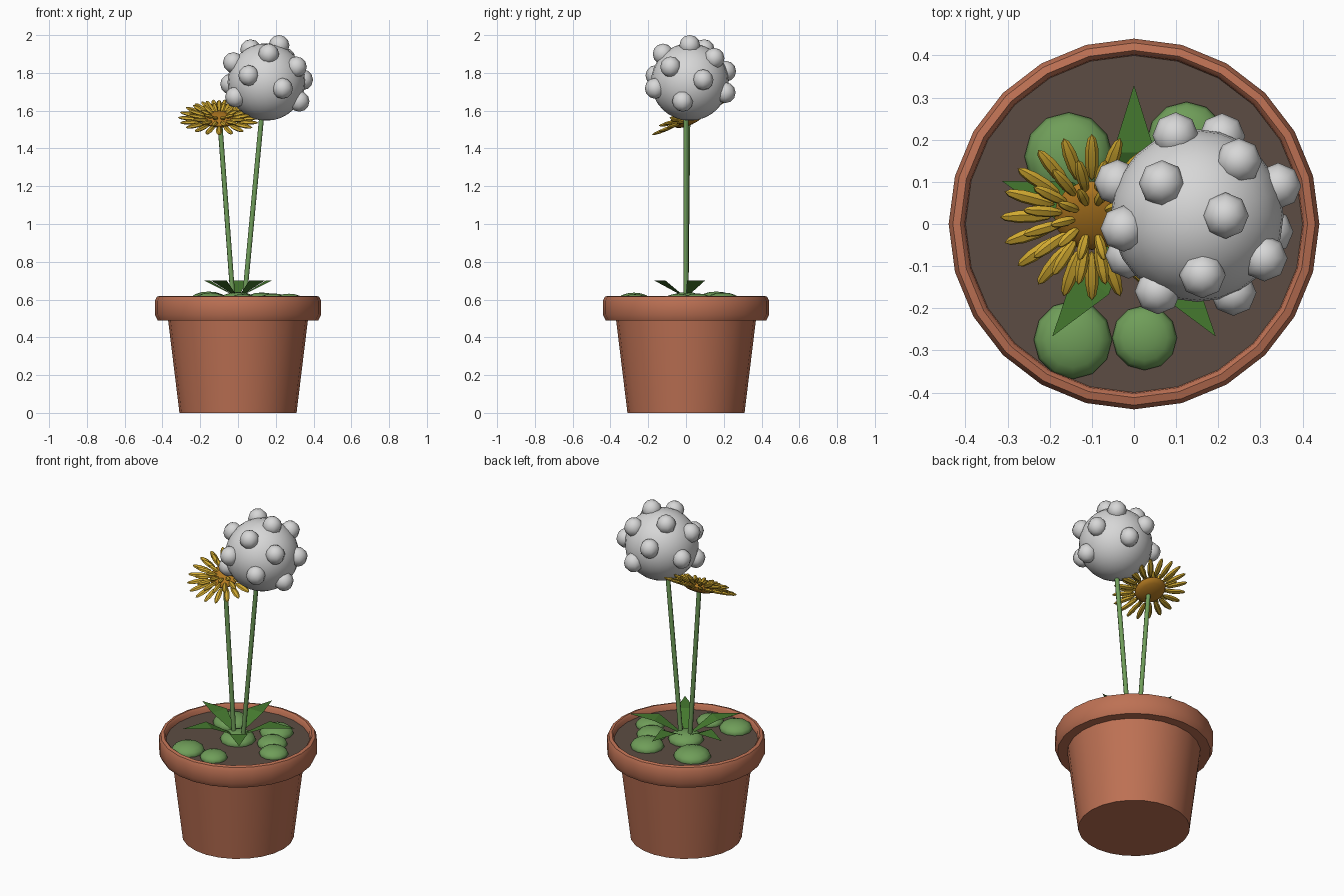
import bpy, bmesh, math
from mathutils import Matrix, Vector

if "Cube" in bpy.data.objects:
    bpy.data.objects.remove(bpy.data.objects["Cube"])


def material(name, rgb):
    m = bpy.data.materials.new(name)
    m.diffuse_color = (*rgb, 1)
    m.use_nodes = True
    m.node_tree.nodes["Principled BSDF"].inputs["Base Color"].default_value = m.diffuse_color
    return m


TERRACOTTA = material("terracotta", (0.51, 0.165, 0.088))
SOIL = material("soil brown", (0.107, 0.073, 0.056))
MOSS = material("moss green", (0.16, 0.34, 0.10))
LEAF = material("leaf green", (0.06, 0.19, 0.028))
YELLOW = material("petal yellow", (0.64, 0.40, 0.03))
ORANGE = material("flower heart orange", (0.44, 0.19, 0.015))
WHITE = material("seed white", (0.68, 0.68, 0.68))


def finish(name, bm, mat, angle=50):
    me = bpy.data.meshes.new(name)
    bm.to_mesh(me)
    bm.free()
    ob = bpy.data.objects.new(name, me)
    bpy.context.collection.objects.link(ob)
    me.materials.append(mat)
    bpy.ops.object.select_all(action='DESELECT')
    ob.select_set(True)
    bpy.context.view_layer.objects.active = ob
    if angle:
        bpy.ops.object.shade_smooth_by_angle(angle=math.radians(angle))
    return ob


def ball(bm, matrix, size, u, v):
    """UV sphere scaled by size, then placed by matrix."""
    bmesh.ops.create_uvsphere(bm, u_segments=u, v_segments=v, radius=1,
                              matrix=matrix @ Matrix.Diagonal((*size, 1)))


def lathe(name, profile, mat, n=24):
    bm = bmesh.new()
    rings = [[bm.verts.new((r * math.cos(2 * math.pi * i / n), r * math.sin(2 * math.pi * i / n), z))
              for i in range(n)] for r, z in profile]
    for a, b in zip(rings, rings[1:]):
        for i in range(n):
            j = (i + 1) % n
            bm.faces.new((a[i], a[j], b[j], b[i]))
    bm.faces.new(rings[0][::-1])
    return finish(name, bm, mat, 45)


# pot with thick rounded rim
lathe("pot", [(0.31, 0), (0.37, 0.49), (0.425, 0.49), (0.44, 0.52), (0.44, 0.595),
              (0.43, 0.615), (0.412, 0.62), (0.402, 0.61), (0.398, 0.56)], TERRACOTTA)

# soil surface
bm = bmesh.new()
bmesh.ops.create_circle(bm, cap_ends=True, segments=24, radius=0.4,
                        matrix=Matrix.Translation((0, 0, 0.585)))
finish("soil", bm, SOIL, 0)

# moss cushions
bm = bmesh.new()
for x, y, r in [(-0.145, -0.275, 0.093), (0.025, -0.27, 0.077), (-0.155, 0.16, 0.105),
                (0.125, 0.195, 0.095), (0.27, -0.04, 0.082), (0.19, 0.06, 0.085),
                (0.0, 0.0, 0.10)]:
    ball(bm, Matrix.Translation((x, y, 0.59)), (r, r, r * 0.5), 12, 8)
finish("moss", bm, MOSS, 60)

# rosette of five leaves, rising from the middle then flat to the tip
bm = bmesh.new()
for k in range(5):
    rot = Matrix.Rotation(math.radians(18 + 72 * k), 4, 'Z')
    base, left, right, tip = [bm.verts.new(rot @ Vector(p)) for p in
                              [(0, 0, 0.61), (0.17, 0.05, 0.70), (0.17, -0.05, 0.70), (0.33, 0, 0.70)]]
    bm.faces.new((base, right, left))
    bm.faces.new((left, right, tip))
finish("leaves", bm, LEAF, 0)


# stems
def stem(name, start, end, r=0.013):
    a, b = Vector(start), Vector(end)
    d = b - a
    bm = bmesh.new()
    bmesh.ops.create_cone(bm, cap_ends=True, segments=8, radius1=r, radius2=r, depth=d.length,
                          matrix=Matrix.Translation((a + b) / 2) @ d.to_track_quat('Z', 'Y').to_matrix().to_4x4())
    finish(name, bm, MOSS)


stem("flower_stem", (-0.025, 0, 0.58), (-0.097, 0.01, 1.55))
stem("seed_head_stem", (0.032, 0, 0.58), (0.128, 0, 1.60))

# white seed head with knobs spread on a golden spiral
centre, R = Vector((0.15, 0.02, 1.752)), 0.205
bm = bmesh.new()
ball(bm, Matrix.Translation(centre), (R, R, R), 24, 16)
finish("seed_head", bm, WHITE, 60)
bm = bmesh.new()
for i in range(14):
    z = 1 - (2 * i + 1) / 18
    a = i * math.pi * (3 - math.sqrt(5))
    s = math.sqrt(1 - z * z)
    p = centre + R * Vector((s * math.cos(a), s * math.sin(a), z))
    ball(bm, Matrix.Translation(p), (0.055, 0.055, 0.055), 8, 6)
finish("seed_head_knobs", bm, WHITE, 60)

# yellow flower, tilted to the front
head = Matrix.Translation((-0.10, 0.02, 1.555)) @ Matrix.Rotation(math.radians(25), 4, 'X')
bm = bmesh.new()
ball(bm, head, (0.09, 0.09, 0.03), 16, 8)
finish("flower_heart", bm, ORANGE, 60)
bm = bmesh.new()
# rings: count, middle radius, half length, half width, height, rise in degrees
for n, r, h, w, z, rise in [(20, 0.155, 0.063, 0.017, 0.005, 4),
                            (16, 0.118, 0.05, 0.015, 0.026, 14),
                            (10, 0.068, 0.034, 0.013, 0.036, 28)]:
    for k in range(n):
        m = (head @ Matrix.Rotation(2 * math.pi * (k + 0.5 * (n == 16)) / n, 4, 'Z')
             @ Matrix.Translation((r, 0, z)) @ Matrix.Rotation(math.radians(90 - rise), 4, 'Y'))
        ball(bm, m, (0.011, w, h), 6, 5)
finish("petals", bm, YELLOW, 40)
